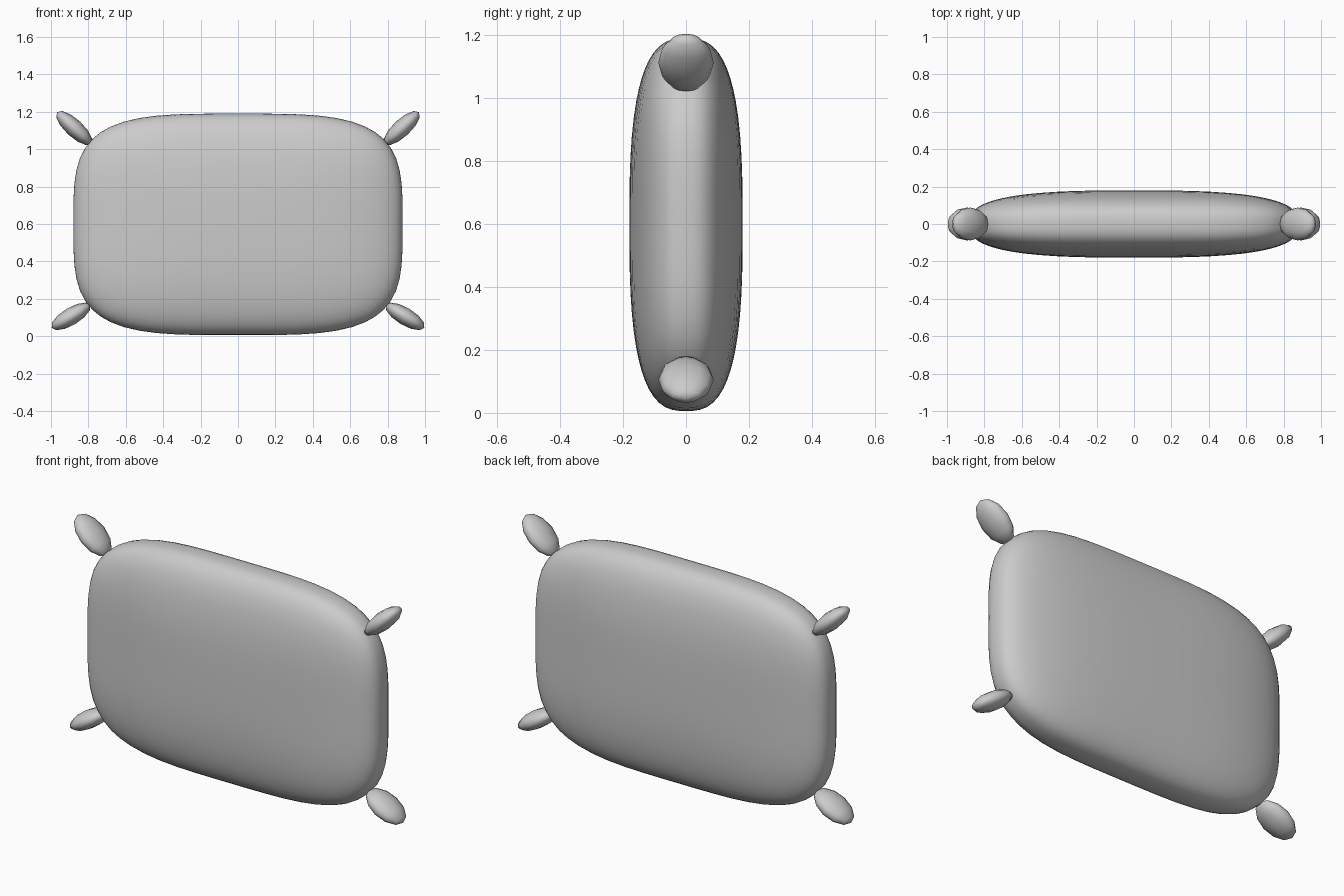
import bpy, bmesh
from math import radians
from mathutils import Matrix, Vector

cube = bpy.data.objects.get("Cube")
if cube:
    bpy.data.objects.remove(cube, do_unlink=True)

fabric = bpy.data.materials.new("grey_fabric")
fabric.use_nodes = True
GREY = (0.6, 0.6, 0.6, 1)
fabric.diffuse_color = GREY
fabric.node_tree.nodes["Principled BSDF"].inputs["Base Color"].default_value = GREY


def add_object(name, bm):
    mesh = bpy.data.meshes.new(name)
    bmesh.ops.recalc_face_normals(bm, faces=bm.faces)
    for face in bm.faces:
        face.smooth = True
    bm.to_mesh(mesh)
    bm.free()
    mesh.materials.append(fabric)
    obj = bpy.data.objects.new(name, mesh)
    bpy.context.collection.objects.link(obj)


# Cushion: a gridded cube puffed into a rounded, bulging slab
HALF = Vector((0.88, 0.18, 0.592))
OUTLINE, SECTION = 3.8, 2.85
bm = bmesh.new()
bmesh.ops.create_cube(bm, size=2)
bmesh.ops.subdivide_edges(bm, edges=bm.edges[:], cuts=15, use_grid_fill=True)
for v in bm.verts:
    x, y, z = (abs(c) for c in v.co)
    rim = (x ** OUTLINE + z ** OUTLINE) ** (SECTION / OUTLINE)
    v.co *= (rim + y ** SECTION) ** (-1 / SECTION)
bm.transform(Matrix.Translation((0, 0, 0.598)) @ Matrix.Diagonal(HALF).to_4x4())
add_object("cushion", bm)


# Corner tufts: flattened lobes pointing out of each corner
def add_tuft(name, side, x, z, half_length, angle):
    bm = bmesh.new()
    bmesh.ops.create_uvsphere(bm, u_segments=12, v_segments=6, radius=1)
    bm.transform(Matrix.Diagonal((side, 1, 1, 1))
                 @ Matrix.Translation((x, 0, z))
                 @ Matrix.Rotation(radians(90 - angle), 4, 'Y')
                 @ Matrix.Diagonal((0.047, 0.088, half_length, 1)))
    add_object(name, bm)


for label, side in (("left", 1), ("right", -1)):
    add_tuft("upper_tuft_" + label, side, 0.876, 1.113, 0.125, 43)
    add_tuft("lower_tuft_" + label, side, 0.893, 0.106, 0.12, -31)
